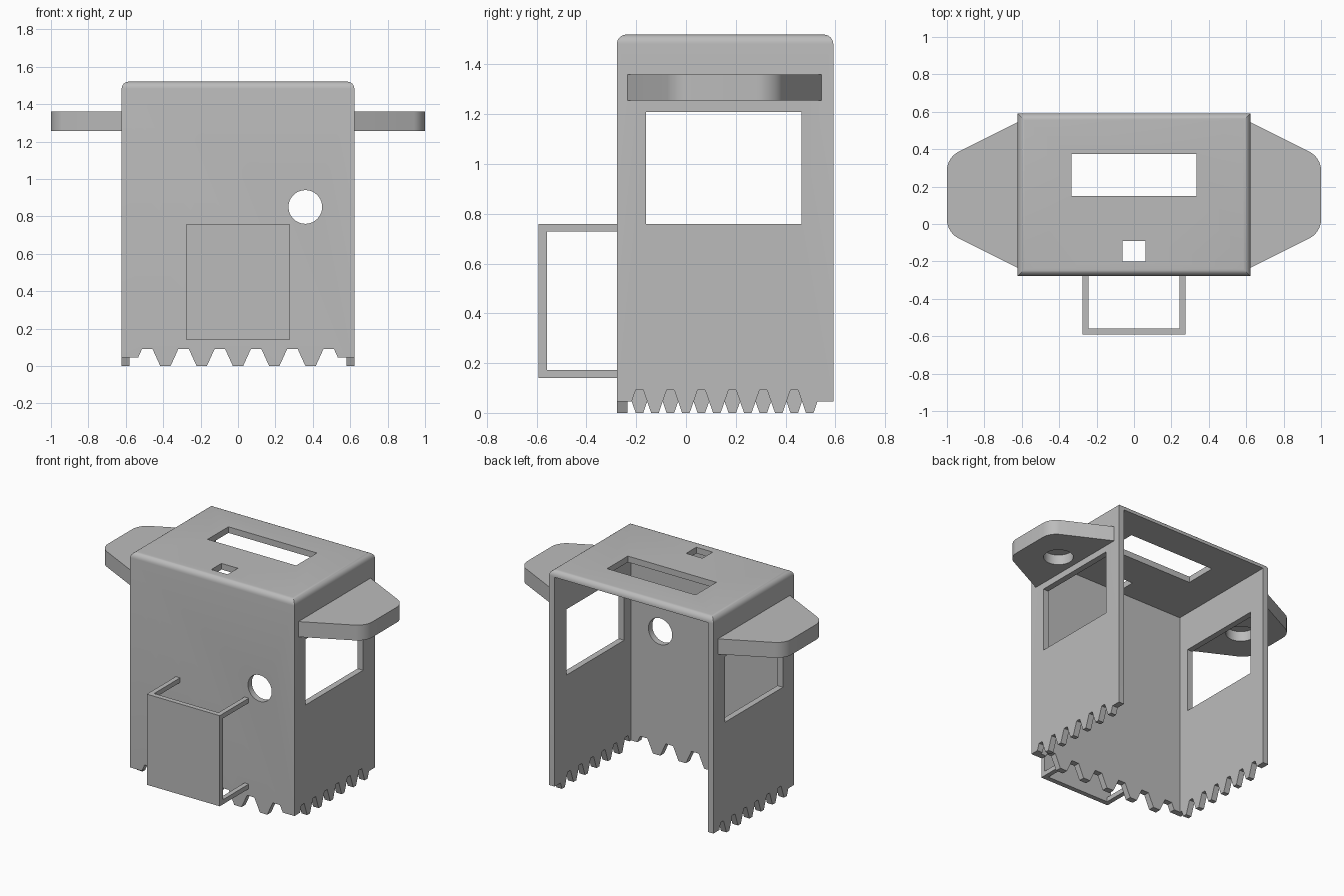
import bpy, bmesh, math
from mathutils import Vector

cube = bpy.data.objects.get("Cube")
if cube:
    bpy.data.objects.remove(cube, do_unlink=True)

grey = bpy.data.materials.new("plain_grey")
grey.use_nodes = True
grey.diffuse_color = (0.5, 0.5, 0.5, 1)
grey.node_tree.nodes["Principled BSDF"].inputs["Base Color"].default_value = (0.5, 0.5, 0.5, 1)


def add_object(name, bm):
    bmesh.ops.recalc_face_normals(bm, faces=bm.faces[:])
    mesh = bpy.data.meshes.new(name)
    bm.to_mesh(mesh)
    bm.free()
    mesh.materials.append(grey)
    obj = bpy.data.objects.new(name, mesh)
    bpy.context.collection.objects.link(obj)
    return obj


def prism_mesh(points, axis, low, high):
    """Extrude a 2D outline along an axis between two positions."""
    bm = bmesh.new()
    verts = []
    for p in points:
        co = list(p)
        co.insert(axis, low)
        verts.append(bm.verts.new(co))
    face = bm.faces.new(verts)
    new = bmesh.ops.extrude_face_region(bm, geom=[face])["geom"]
    offset = Vector((0, 0, 0))
    offset[axis] = high - low
    bmesh.ops.translate(bm, vec=offset, verts=[g for g in new if isinstance(g, bmesh.types.BMVert)])
    return bm


def box_mesh(x, y, z):
    outline = [(x[0], y[0]), (x[1], y[0]), (x[1], y[1]), (x[0], y[1])]
    return prism_mesh(outline, 2, z[0], z[1])


def circle(cx, cy, radius, count=48):
    steps = [2 * math.pi * i / count for i in range(count)]
    return [(cx + radius * math.cos(a), cy + radius * math.sin(a)) for a in steps]


def cut(obj, bm):
    """Subtract a temporary cutter from an object."""
    cutter = add_object("cutter", bm)
    cutter.hide_render = True
    mod = obj.modifiers.new("cut", "BOOLEAN")
    mod.operation, mod.solver, mod.object = "DIFFERENCE", "EXACT", cutter
    bpy.context.view_layer.objects.active = obj
    bpy.ops.object.modifier_apply(modifier=mod.name)
    bpy.data.objects.remove(cutter, do_unlink=True)


def smooth(obj):
    bpy.ops.object.select_all(action="DESELECT")
    obj.select_set(True)
    bpy.context.view_layer.objects.active = obj
    bpy.ops.object.shade_smooth_by_angle(angle=math.radians(30))


def teeth_outline(first, step, count, flat, ends, notch_first):
    """Outline of the space below a row of trapezoid teeth."""
    slope = (step - flat) / 2
    pts = [(-0.8, -0.1), (-0.8, MID), (first - flat / 2 - slope, MID)]
    for k in range(count):
        centre = first + k * step
        z = 2 * MID if (k % 2 == 0) == notch_first else -0.0005
        pts += [(centre - flat / 2, z), (centre + flat / 2, z)]
    pts += [(first + (count - 1) * step + flat / 2 + slope, MID), (ends, MID), (ends, -0.1)]
    return pts


W, FRONT, BACK, TOP, T, MID = 0.622, -0.278, 0.592, 1.52, 0.042, 0.046

# Shell with rounded roof edges, open at the back and bottom
bm = box_mesh((-W, W), (FRONT, BACK), (0, TOP))
roof_edges = [e for e in bm.edges if all(v.co.z > 1 for v in e.verts)]
bmesh.ops.bevel(bm, geom=roof_edges, offset=0.038, segments=6, profile=0.5, affect="EDGES")
shell = add_object("shell", bm)
cut(shell, box_mesh((T - W, W - T), (FRONT + T, 1), (-0.2, TOP - T)))

# Side windows, roof openings and round front hole
cut(shell, box_mesh((-0.9, 0.9), (-0.16, 0.465), (0.76, 1.21)))
cut(shell, box_mesh((-0.335, 0.335), (0.15, 0.375), (1.4, 1.7)))
cut(shell, box_mesh((-0.062, 0.062), (-0.2, -0.09), (1.4, 1.7)))
cut(shell, prism_mesh(circle(0.36, 0.85, 0.09), 1, -0.4, -0.1))

# Toothed lower edges, staggered between the two sides
cut(shell, prism_mesh(teeth_outline(-0.485, 0.097, 11, 0.055, 0.8, True), 1, -0.4, FRONT + T))
for side in (1, -1):
    outline = teeth_outline(-0.187, 0.0622, 12, 0.03, 0.8, side > 0)
    low, high = sorted((side * (W - T - 0.001), side * 0.8))
    cut(shell, prism_mesh(outline, 0, low, high))
smooth(shell)

# Side wings with rounded tips and a blind socket underneath
for side, label in ((1, "left"), (-1, "right")):
    outline = [(0.615, -0.238), (1, -0.045), (1, 0.355), (0.615, 0.548)]
    bm = prism_mesh([(side * x, y) for x, y in outline], 2, 1.255, 1.36)
    tips = [e for e in bm.edges if all(abs(v.co.x) > 0.99 for v in e.verts)
            and abs(e.verts[0].co.z - e.verts[1].co.z) > 0.05]
    bmesh.ops.bevel(bm, geom=tips, offset=0.065, segments=8, profile=0.5, affect="EDGES")
    wing = add_object(label + "_wing", bm)
    cut(wing, prism_mesh(circle(side * 0.76, 0.155, 0.095), 2, 1.2, 1.325))
    smooth(wing)

# Front plate carried on four corner arms
B, LOW, HIGH, BAR = 0.276, 0.14, 0.76, 0.032
add_object("front_plate", box_mesh((-B, B), (-0.592, -0.558), (LOW, HIGH)))
for side, label in ((1, "left"), (-1, "right")):
    for z, level in ((LOW, "lower"), (HIGH - BAR, "upper")):
        xs = sorted((side * B, side * (B - BAR)))
        add_object(f"{label}_{level}_arm", box_mesh(xs, (-0.558, FRONT), (z, z + BAR)))
